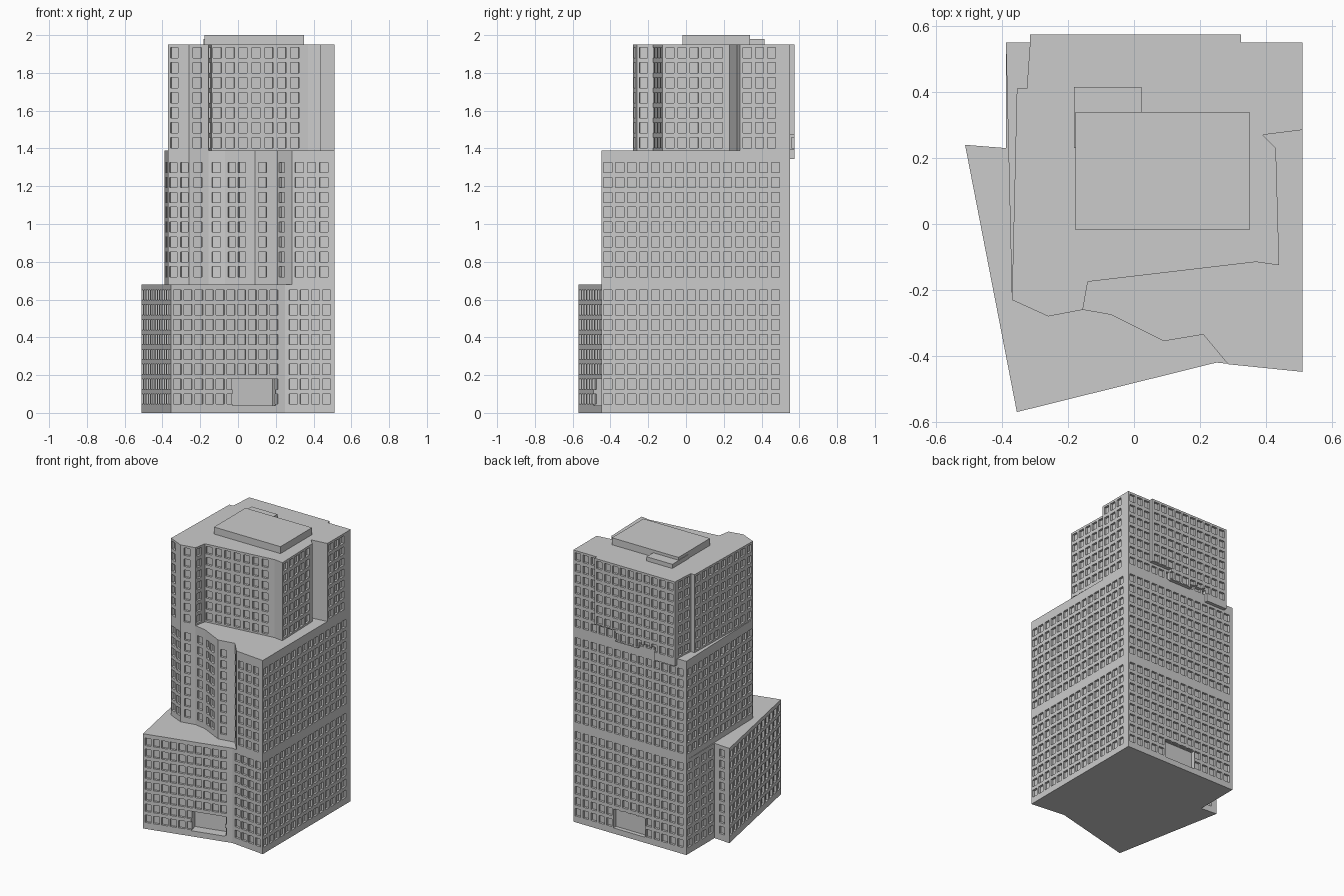
import bpy, bmesh
from mathutils import Vector

if "Cube" in bpy.data.objects:
    bpy.data.objects.remove(bpy.data.objects["Cube"])

WIN_W, WIN_H, WIN_D = 0.044, 0.054, 0.016
LOW = [0.073 + 0.0788 * i for i in range(8)]
MID = [0.747 + 0.0788 * i for i in range(8)]
TOP = [1.43 + 0.0795 * i for i in range(7)]


def spread(n, first, step):
    return [first + step * i for i in range(n)]


def wall(bm, p, q, z0, z1, cols, rows, zones=()):
    """Wall as a depth map: windows are recessed cells.
    zones = (u0, u1, z0, z1, depth or None for no wall, keep windows)"""
    p, q = Vector((*p, 0)), Vector((*q, 0))
    t = (q - p).normalized()
    inward = Vector((-t.y, t.x, 0))
    length = (q - p).length
    if isinstance(cols, int):
        cols = [length * (i + 0.5) / cols for i in range(cols)]
    us, zs = {0, length}, {z0, z1}
    for c in cols:
        us |= {c - WIN_W / 2, c + WIN_W / 2}
    for r in rows:
        zs |= {r - WIN_H / 2, r + WIN_H / 2}
    for a, b, c, d, _, _ in zones:
        us |= {a, b}
        zs |= {c, d}
    us, zs = sorted(us), sorted(zs)

    def depth(u, z):
        win = any(abs(u - c) < WIN_W / 2 for c in cols) and \
            any(abs(z - r) < WIN_H / 2 for r in rows)
        base = 0
        for a, b, c, d, dep, keep in zones:
            if a < u < b and c < z < d:
                if not keep:
                    return dep
                base = dep
        return base + (WIN_D if win else 0)

    def quad(*pts):
        bm.faces.new([bm.verts.new(p + t * u + inward * d + Vector((0, 0, z)))
                      for u, z, d in pts])

    m = [[depth((a + b) / 2, (c + d) / 2) for c, d in zip(zs, zs[1:])]
         for a, b in zip(us, us[1:])]
    for i, col in enumerate(m):
        for j, d in enumerate(col):
            a, b, c, e = us[i], us[i + 1], zs[j], zs[j + 1]
            if d is not None:
                quad((a, c, d), (b, c, d), (b, e, d), (a, e, d))
            d = d or 0
            if i + 1 < len(m):
                n = m[i + 1][j] or 0
                if n != d:
                    quad((b, c, d), (b, c, n), (b, e, n), (b, e, d))
            if j + 1 < len(col):
                n = col[j + 1] or 0
                if n != d:
                    quad((a, e, d), (b, e, d), (b, e, n), (a, e, n))


def cap(bm, pts, z, down=False):
    f = [bm.verts.new((x, y, z)) for x, y in pts]
    bm.faces.new(f[::-1] if down else f)


def finish(bm, name):
    bmesh.ops.remove_doubles(bm, verts=bm.verts, dist=0.0005)
    me = bpy.data.meshes.new(name)
    bm.to_mesh(me)
    bm.free()
    ob = bpy.data.objects.new(name, me)
    bpy.context.collection.objects.link(ob)


def block(name, pts, cols, rows, z0, z1, roof=None, floor=False, zones={}):
    """Tier from a counter-clockwise plan; cols None leaves a side open."""
    bm = bmesh.new()
    for i, c in enumerate(cols):
        if c is not None:
            wall(bm, pts[i], pts[(i + 1) % len(pts)], z0, z1, c, rows, zones.get(i, ()))
    cap(bm, roof or pts, z1)
    if floor:
        cap(bm, pts, z0, True)
    finish(bm, name)


side_cols = spread(15, 0.033, 0.0635)

# lower tier with the front entrance
block("lower_block",
      [(-0.355, -0.57), (0.25, -0.42), (0.51, -0.448), (0.51, 0.55),
       (-0.388, 0.55), (-0.388, 0.23), (-0.512, 0.24)],
      [spread(10, 0.035, 0.0585), spread(4, 0.043, 0.059), side_cols, None, 4, 1, 13],
      LOW, 0, 0.68, floor=True, zones={0: [(0.335, 0.571, 0.04, 0.18, 0.07, False)]})

# middle tier with the folded front
block("middle_block",
      [(-0.37, -0.23), (-0.26, -0.28), (-0.155, -0.26), (-0.07, -0.275), (0.09, -0.355),
       (0.21, -0.335), (0.285, -0.425), (0.51, -0.448), (0.51, 0.55), (-0.388, 0.55)],
      [spread(2, 0.03, 0.064), [0.05], [0.04], spread(2, 0.04, 0.06), [0.04], [0.035],
       spread(3, 0.04, 0.065), side_cols, None, 12],
      MID, 0.68, 1.39)

# upper tier, set back
upper = [(-0.37, -0.23), (-0.26, -0.28), (-0.155, -0.26), (-0.14, -0.175), (0.37, -0.115),
         (0.44, -0.125), (0.43, 0.23), (0.39, 0.27), (0.51, 0.285), (0.51, 0.55),
         (-0.315, 0.55), (-0.325, 0.41), (-0.355, 0.41)]
block("upper_block", upper,
      [[0.035], [0.045], [0.035], spread(7, 0.03, 0.069), [], spread(5, 0.04, 0.064),
       [], [], spread(3, 0.04, 0.064), None, 2, [], 9],
      TOP, 1.39, 1.95,
      roof=upper[:10] + [(0.325, 0.55), (0.325, 0.575), (-0.315, 0.575)] + upper[10:])

# full-height back wall with rear door and stepped overhanging panel
bm = bmesh.new()
P = -0.025
wall(bm, (0.51, 0.55), (-0.388, 0.55), 0, 1.95, spread(14, 0.037, 0.0625), LOW + MID + TOP,
     [(0.825, 0.898, 1.39, 1.95, None, False),
      (0.32, 0.57, 0.04, 0.175, 0.03, False),
      (0.185, 0.35, 1.475, 1.95, P, True),
      (0.35, 0.53, 1.395, 1.95, P, True),
      (0.53, 0.66, 1.43, 1.95, P, True),
      (0.66, 0.825, 1.345, 1.95, P, True)])
finish(bm, "back_wall")

# rooftop plant rooms
for name, x0, x1, y0, y1, z in (("roof_house", -0.178, 0.35, -0.018, 0.34, 2.0),
                                ("roof_annex", -0.182, 0.022, 0.23, 0.415, 1.98)):
    block(name, [(x0, y0), (x1, y0), (x1, y1), (x0, y1)], [[]] * 4, [], 1.95, z)
